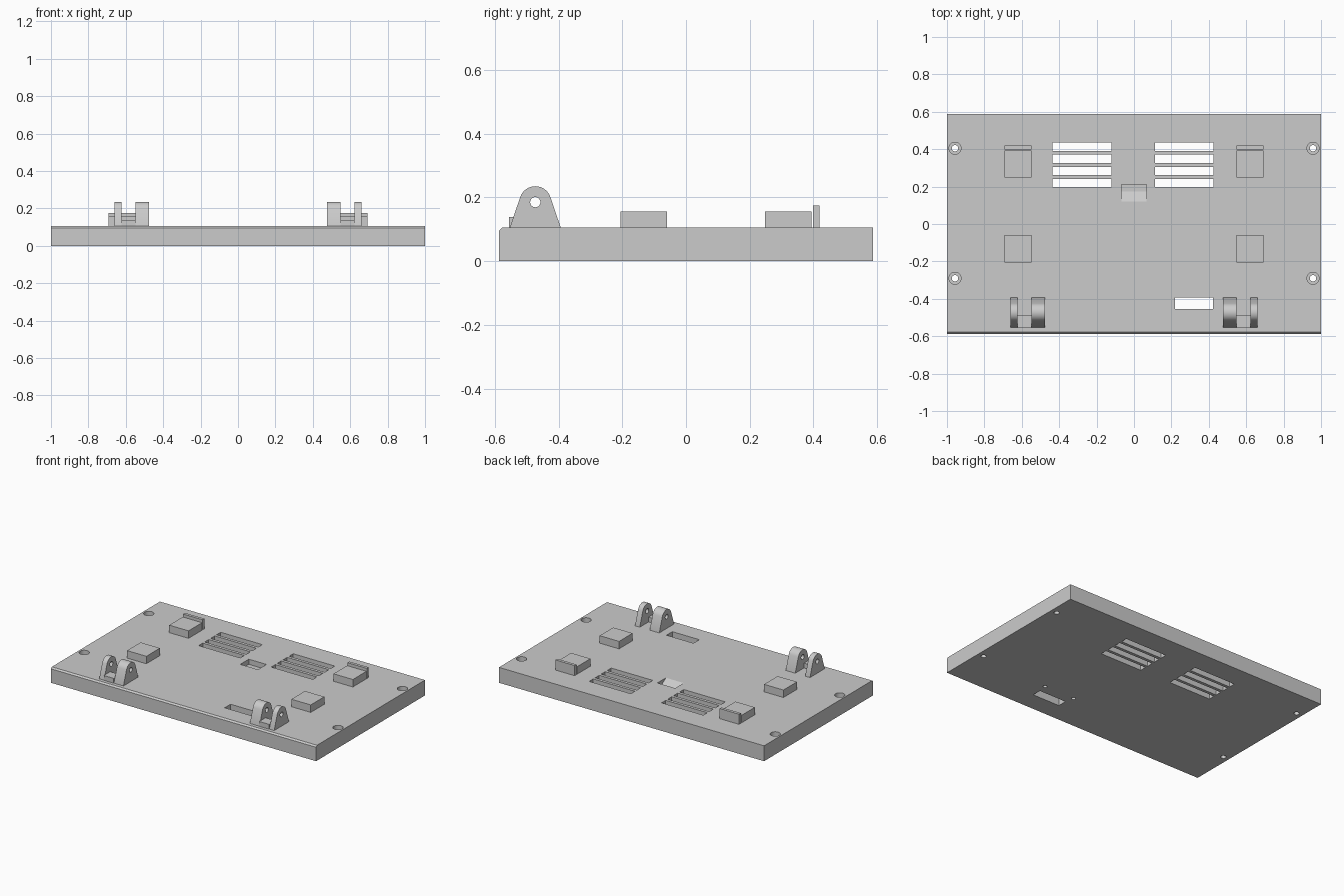
import bpy, bmesh, math
from mathutils import Matrix

cube = bpy.data.objects.get("Cube")
if cube:
    bpy.data.objects.remove(cube, do_unlink=True)

grey = bpy.data.materials.new("plain grey")
grey.use_nodes = True
GREY = (0.6, 0.6, 0.6, 1)
grey.diffuse_color = GREY
grey.node_tree.nodes["Principled BSDF"].inputs["Base Color"].default_value = GREY

TOP = 0.105   # height of the plate
SINK = 0.1    # raised parts start slightly inside the plate


def finish(name, bm):
    bmesh.ops.recalc_face_normals(bm, faces=bm.faces)
    mesh = bpy.data.meshes.new(name)
    bm.to_mesh(mesh)
    bm.free()
    mesh.materials.append(grey)
    obj = bpy.data.objects.new(name, mesh)
    bpy.context.collection.objects.link(obj)
    return obj


def prism(name, profile, x0, x1):
    """Extrude a (y, z) profile from x0 to x1."""
    bm = bmesh.new()
    face = bm.faces.new([bm.verts.new((x0, y, z)) for y, z in profile])
    out = bmesh.ops.extrude_face_region(bm, geom=[face])
    verts = [v for v in out["geom"] if isinstance(v, bmesh.types.BMVert)]
    bmesh.ops.translate(bm, verts=verts, vec=(x1 - x0, 0, 0))
    return finish(name, bm)


def box(name, x0, x1, y0, y1, z0, z1):
    return prism(name, [(y0, z0), (y1, z0), (y1, z1), (y0, z1)], x0, x1)


def cylinder(name, radius, length, centre, axis="Z"):
    bm = bmesh.new()
    turn = Matrix.Rotation(math.pi / 2, 4, "Y") if axis == "X" else Matrix()
    bmesh.ops.create_cone(bm, cap_ends=True, segments=32, radius1=radius, radius2=radius,
                          depth=length, matrix=Matrix.Translation(centre) @ turn)
    return finish(name, bm)


def activate(obj):
    bpy.ops.object.select_all(action="DESELECT")
    obj.select_set(True)
    bpy.context.view_layer.objects.active = obj


def cut(target, cutter):
    cutter.hide_render = True
    mod = target.modifiers.new("cut", "BOOLEAN")
    mod.operation = "DIFFERENCE"
    mod.solver = "EXACT"
    mod.object = cutter
    activate(target)
    bpy.ops.object.modifier_apply(modifier=mod.name)
    bpy.data.objects.remove(cutter, do_unlink=True)


def smooth(obj):
    activate(obj)
    bpy.ops.object.shade_smooth_by_angle(angle=math.radians(30))


# Base plate with a chamfered front top edge
D = 0.587
plate = prism("base_plate", [(-D, 0), (D, 0), (D, TOP), (0.01 - D, TOP), (-D, TOP - 0.01)], -1, 1)

# Two banks of ventilation slots
for x0 in (-0.435, 0.112):
    for i in range(4):
        y = 0.413 - i * 0.0645
        cut(plate, box("slot_cutter", x0, x0 + 0.314, y - 0.022, y + 0.022, -0.1, 0.2))

# Switch opening and its two blind screw holes underneath
cut(plate, box("switch_cutter", 0.218, 0.422, -0.455, -0.392, -0.1, 0.2))
for x in (0.205, 0.431):
    cut(plate, cylinder("pilot_cutter", 0.013, 0.12, (x, -0.332, 0)))

# Finger pocket with a ramp
cut(plate, prism("pocket_cutter", [(0.085, 0.125), (0.12, TOP), (0.175, 0.07), (0.212, 0.07),
                                   (0.212, 0.125)], -0.067, 0.067))

# Counterbored corner screw holes
for x in (-0.957, 0.957):
    for y in (0.405, -0.29):
        cut(plate, cylinder("counterbore_cutter", 0.032, 0.1, (x, y, TOP + 0.01)))
        cut(plate, cylinder("screw_cutter", 0.017, 0.4, (x, y, 0)))
smooth(plate)

# Hinge lug outline: rounded top with sides tangent to it
LUG_Y, LUG_Z, LUG_R = -0.473, 0.185, 0.05
start = math.radians(18.8)
lug = [(LUG_Y - 0.08, SINK), (LUG_Y + 0.08, SINK), (LUG_Y + 0.08, TOP)]
for i in range(17):
    a = start + (math.pi - 2 * start) * i / 16
    lug.append((LUG_Y + LUG_R * math.cos(a), LUG_Z + LUG_R * math.sin(a)))
lug.append((LUG_Y - 0.08, TOP))


def span(side, a, b):
    return sorted((side * a, side * b))


for side, label in ((1, "left"), (-1, "right")):
    # Support blocks and rear stop
    x0, x1 = span(side, 0.547, 0.693)
    box(label + "_front_block", x0, x1, -0.206, -0.06, SINK, 0.156)
    box(label + "_rear_block", x0, x1, 0.248, 0.394, SINK, 0.156)
    box(label + "_rear_stop", x0, x1, 0.399, 0.419, SINK, 0.174)
    # Hinge: thick inner lug, thin outer lug and the bridge between them
    for part, a, b in (("inner", 0.477, 0.549), ("outer", 0.624, 0.66)):
        x0, x1 = span(side, a, b)
        obj = prism(label + "_" + part + "_hinge_lug", lug, x0, x1)
        cut(obj, cylinder("pin_cutter", 0.016, 0.3, ((x0 + x1) / 2, LUG_Y, LUG_Z), "X"))
        smooth(obj)
    x0, x1 = span(side, 0.549, 0.624)
    box(label + "_hinge_bridge", x0, x1, -0.555, -0.487, SINK, 0.138)
